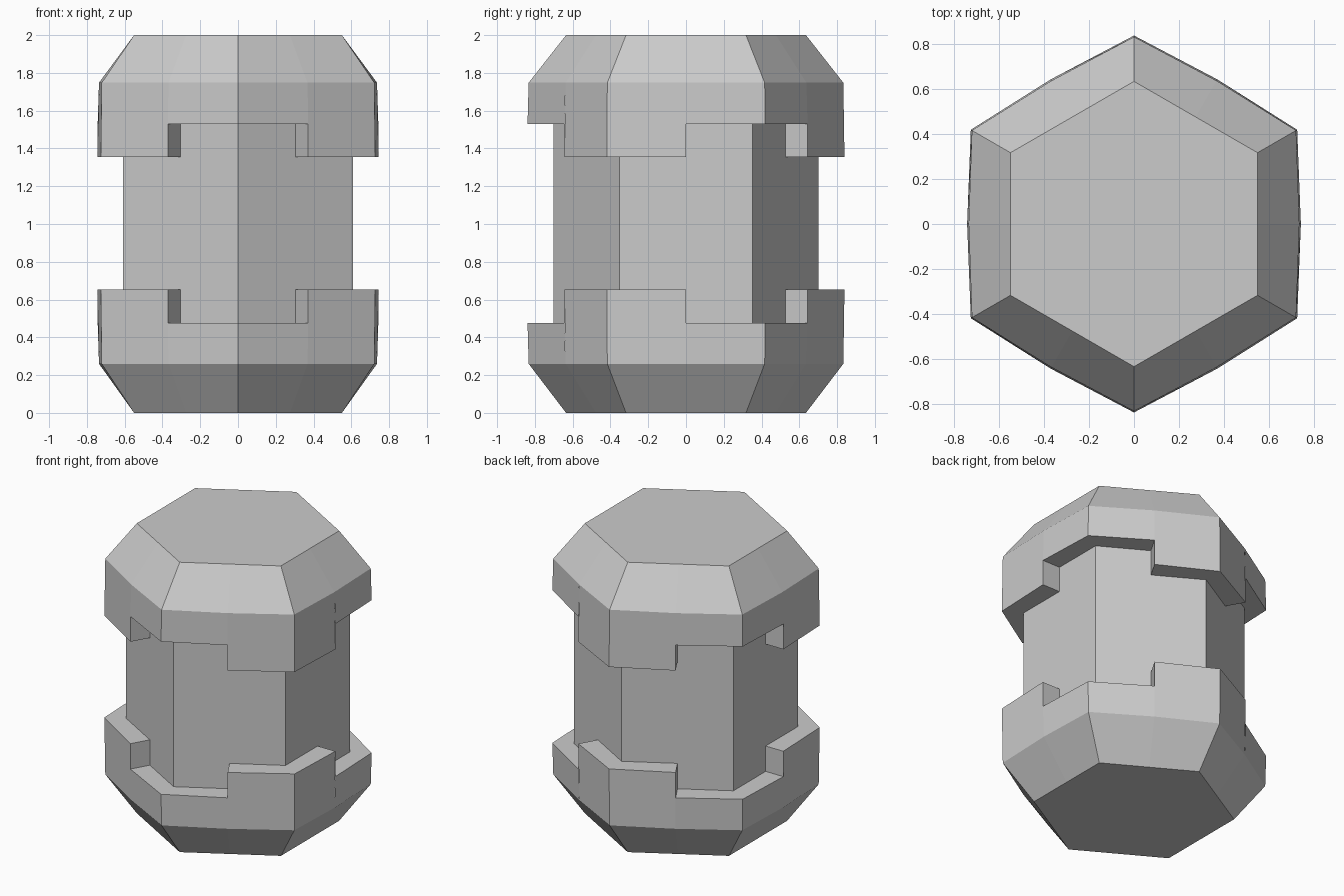
import bpy, bmesh, math

if "Cube" in bpy.data.objects:
    bpy.data.objects.remove(bpy.data.objects["Cube"])

CORE_R = 0.702
MID = math.cos(math.radians(30))


def ring_point(step, corner_r, mid_r, z):
    """Point on a 12-step ring: even steps are hexagon corners, odd are side middles."""
    a = math.radians(-90 + 30 * step)
    r = mid_r if step % 2 else corner_r
    return (r * math.cos(a), r * math.sin(a), z)


def finish(bm, name):
    bmesh.ops.remove_doubles(bm, verts=bm.verts, dist=1e-4)
    bmesh.ops.recalc_face_normals(bm, faces=bm.faces)
    mesh = bpy.data.meshes.new(name)
    bm.to_mesh(mesh)
    bm.free()
    obj = bpy.data.objects.new(name, mesh)
    bpy.context.collection.objects.link(obj)
    return obj


def make_cap(name, z_end, z_shoulder, z_short, z_long):
    bm = bmesh.new()

    def face(points):
        return bm.faces.new([bm.verts.new(p) for p in points])

    def end(s): return ring_point(s, 0.635, 0.635 * MID, z_end)
    def shoulder(s): return ring_point(s, 0.833, 0.736, z_shoulder)
    def outer(s, z): return ring_point(s, 0.839, 0.743, z)
    def inner(s, z): return ring_point(s, CORE_R, CORE_R * MID, z)

    # flat hexagonal end
    face([end(s) for s in range(12)])
    for corner in range(6):
        # skirt depth alternates from corner to corner
        z = z_long if corner % 2 else z_short
        c = 2 * corner
        for a, b in ((c - 1, c), (c, c + 1)):
            face([end(a), end(b), shoulder(b), shoulder(a)])
            face([shoulder(a), shoulder(b), outer(b, z), outer(a, z)])
            face([outer(a, z), outer(b, z), inner(b, z), inner(a, z)])
        # step wall between a deep and a shallow skirt section
        m = c + 1
        face([outer(m, z_short), outer(m, z_long), inner(m, z_long), inner(m, z_short)])
    return finish(bm, name)


# hexagonal central column, open where the caps cover it
bm = bmesh.new()
for k in range(0, 12, 2):
    pts = [ring_point(s, CORE_R, 0, z) for s, z in
           ((k, 0.477), (k + 2, 0.477), (k + 2, 1.53), (k, 1.53))]
    bm.faces.new([bm.verts.new(p) for p in pts])
finish(bm, "central_column")

# matching end caps
upper = make_cap("upper_cap", 2.0, 1.748, 1.53, 1.355)
lower = make_cap("lower_cap", 0.0, 0.26, 0.477, 0.652)

# outward-facing normals for the open column
column = bpy.data.objects["central_column"].data
if any(p.normal.dot(p.center.xyz * 1.0) < 0 for p in column.polygons
       if abs(p.normal.z) < 0.1):
    column.flip_normals()
